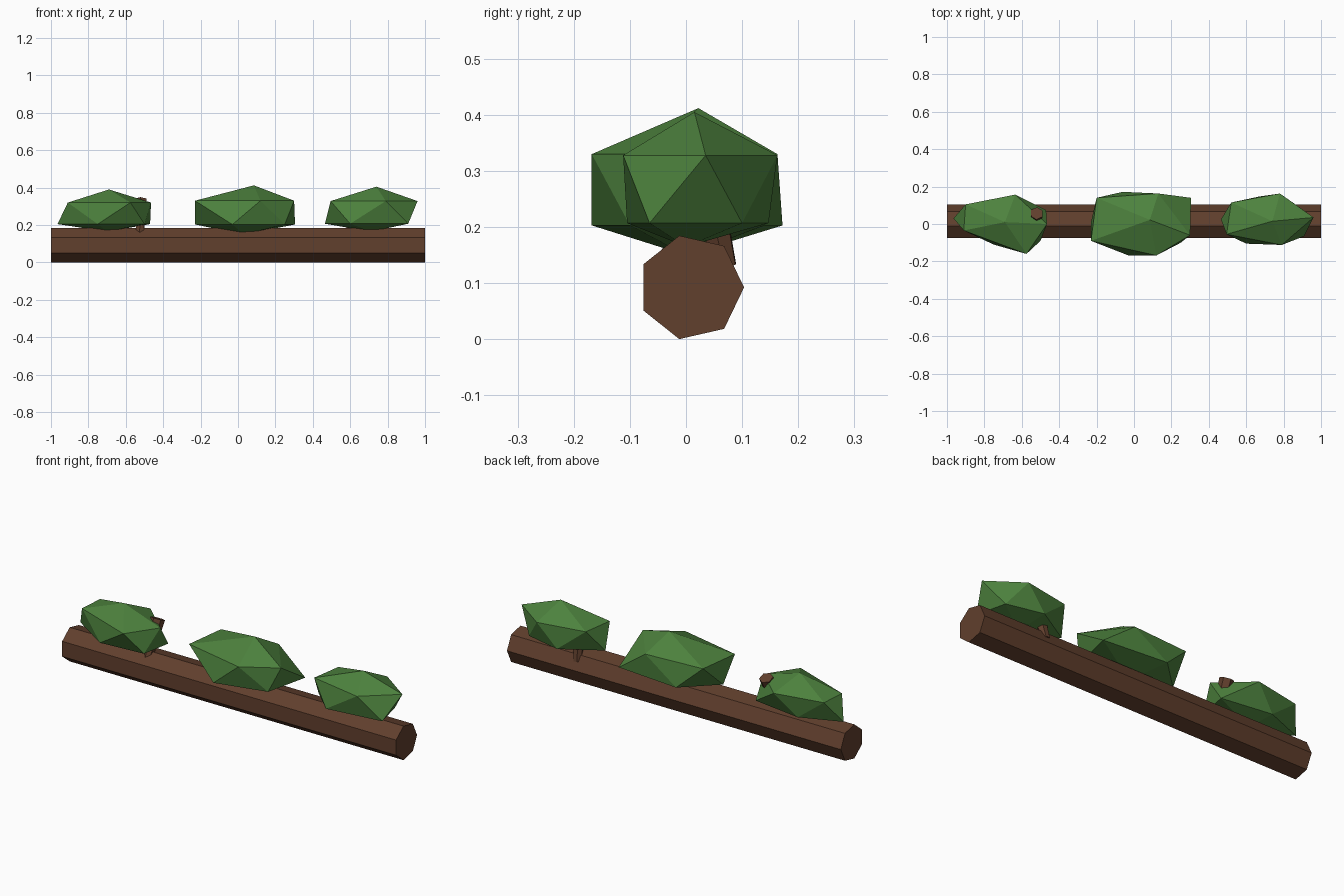
import bpy, bmesh, math
from mathutils import Vector

if "Cube" in bpy.data.objects:
    bpy.data.objects.remove(bpy.data.objects["Cube"])


def material(name, rgb):
    m = bpy.data.materials.new(name)
    m.diffuse_color = (*rgb, 1)
    m.use_nodes = True
    m.node_tree.nodes["Principled BSDF"].inputs["Base Color"].default_value = m.diffuse_color
    return m


BARK = material("bark", (0.12, 0.05, 0.026))
LEAF = material("leaf", (0.075, 0.225, 0.048))


def add_object(name, bm, mat):
    bmesh.ops.recalc_face_normals(bm, faces=bm.faces)
    me = bpy.data.meshes.new(name)
    bm.to_mesh(me)
    bm.free()
    me.materials.append(mat)
    ob = bpy.data.objects.new(name, me)
    bpy.context.collection.objects.link(ob)
    return ob


def rod(name, a, b, r1, r2, sides):
    """Tapered prism from a to b."""
    a, b = Vector(a), Vector(b)
    bm = bmesh.new()
    bmesh.ops.create_cone(bm, cap_ends=True, segments=sides, radius1=r1,
                          radius2=r2, depth=(b - a).length)
    ob = add_object(name, bm, BARK)
    ob.location = (a + b) / 2
    ob.rotation_euler = (b - a).to_track_quat('Z', 'Y').to_euler()


def bush(name, bottom, lower, upper, top, z_low, z_up):
    """Irregular icosahedron: two rings of five points and two poles."""
    bm = bmesh.new()
    b, t = bm.verts.new(bottom), bm.verts.new(top)
    lo = [bm.verts.new((x, y, z_low)) for x, y in lower]
    up = [bm.verts.new((x, y, z_up)) for x, y in upper]
    for i in range(5):
        j = (i + 1) % 5
        for f in ((b, lo[j], lo[i]), (lo[i], lo[j], up[i]),
                  (lo[j], up[j], up[i]), (t, up[i], up[j])):
            bm.faces.new(f)
    add_object(name, bm, LEAF)


# Seven-sided log lying along x
bm = bmesh.new()
ends = []
for x in (-1, 1):
    ends.append([bm.verts.new((x, 0.009 + 0.0945 * math.cos(k * math.tau / 7),
                               0.0925 + 0.0945 * math.sin(k * math.tau / 7)))
                 for k in range(7)])
    bm.faces.new(ends[-1])
for i in range(7):
    j = (i + 1) % 7
    bm.faces.new((ends[0][i], ends[0][j], ends[1][j], ends[1][i]))
add_object("log", bm, BARK)

# Leaf clumps
bush("left_bush", (-0.70, 0, 0.165),
     [(-0.50, -0.09), (-0.75, -0.11), (-0.965, 0.03), (-0.75, 0.115), (-0.47, 0.075)],
     [(-0.575, -0.16), (-0.91, -0.035), (-0.90, 0.105), (-0.635, 0.157), (-0.465, 0.0)],
     (-0.69, 0.01, 0.39), 0.205, 0.32)
bush("middle_bush", (0.03, 0, 0.15),
     [(0.25, -0.10), (-0.03, -0.168), (-0.23, 0.01), (-0.06, 0.172), (0.305, 0.14)],
     [(0.12, -0.168), (-0.23, -0.09), (-0.20, 0.14), (0.13, 0.163), (0.30, -0.06)],
     (0.085, 0.022, 0.412), 0.203, 0.33)
bush("right_bush", (0.71, 0, 0.165),
     [(0.91, -0.065), (0.60, -0.105), (0.465, 0.025), (0.67, 0.147), (0.87, 0.10)],
     [(0.79, -0.112), (0.495, -0.055), (0.52, 0.115), (0.78, 0.163), (0.96, 0.035)],
     (0.74, 0.015, 0.405), 0.207, 0.328)

# Broken branch stubs
rod("left_stub", (-0.525, -0.03, 0.13), (-0.52, 0.057, 0.335), 0.022, 0.036, 6)
rod("right_stub", (0.60, 0.07, 0.13), (0.62, 0.03, 0.30), 0.022, 0.034, 6)
